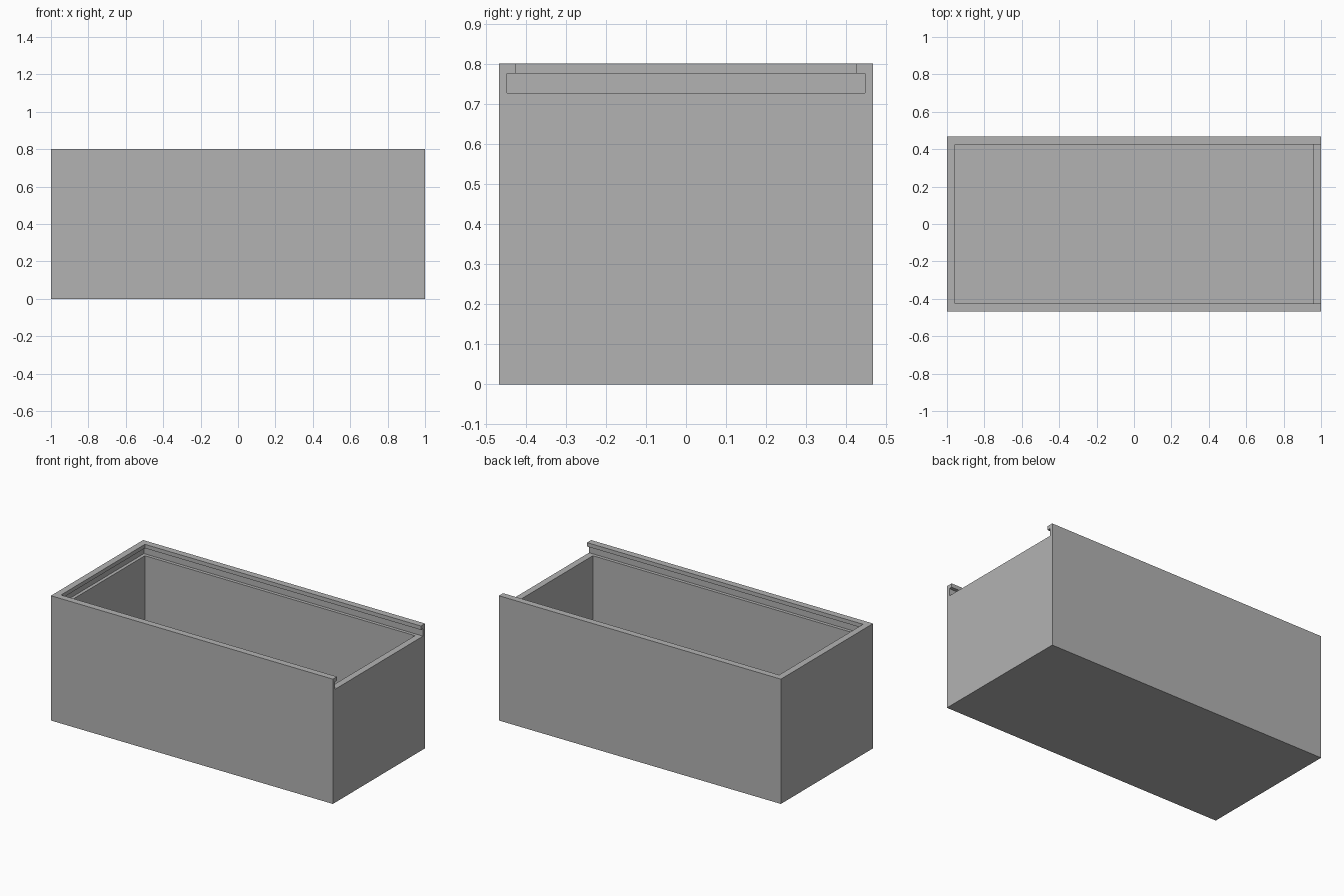
import bpy
import bmesh
from mathutils import Vector

old = bpy.data.objects.get("Cube")
if old:
    bpy.data.objects.remove(old, do_unlink=True)

# Material
grey = bpy.data.materials.new("grey")
grey.use_nodes = True
colour = (0.45, 0.45, 0.45, 1)
grey.diffuse_color = colour
grey.node_tree.nodes["Principled BSDF"].inputs["Base Color"].default_value = colour


def block(name, low, high):
    """Box spanning two opposite corners."""
    low, high = Vector(low), Vector(high)
    bm = bmesh.new()
    bmesh.ops.create_cube(bm, size=1)
    bmesh.ops.scale(bm, vec=high - low, verts=bm.verts)
    bmesh.ops.translate(bm, vec=(low + high) / 2, verts=bm.verts)
    mesh = bpy.data.meshes.new(name)
    bm.to_mesh(mesh)
    bm.free()
    mesh.materials.append(grey)
    obj = bpy.data.objects.new(name, mesh)
    bpy.context.collection.objects.link(obj)
    return obj


# Dimensions
HALF_X, HALF_Y, HEIGHT = 1.0, 0.467, 0.8
WALL, GROOVE = 0.042, 0.021
LEDGE, LIP = 0.727, 0.775
in_x, in_y = HALF_X - WALL, HALF_Y - WALL
rail_x, rail_y = HALF_X - GROOVE, HALF_Y - GROOVE
OUT = HALF_X + 0.1

box = block("box_body", (-HALF_X, -HALF_Y, 0), (HALF_X, HALF_Y, HEIGHT))

# Inner cavity, lid groove, and the open end above the groove
cutters = [
    block("cavity_cutter", (-in_x, -in_y, WALL), (in_x, in_y, OUT)),
    block("groove_cutter", (-rail_x, -rail_y, LEDGE), (OUT, rail_y, LIP)),
    block("end_slot_cutter", (0, -in_y, (LEDGE + LIP) / 2), (OUT, in_y, OUT)),
]
for cutter in cutters:
    cutter.hide_render = True
    cutter.hide_set(True)
    mod = box.modifiers.new(cutter.name, "BOOLEAN")
    mod.operation = "DIFFERENCE"
    mod.solver = "EXACT"
    mod.object = cutter

# Bake the cuts and drop the cutters
bpy.context.view_layer.update()
evaluated = box.evaluated_get(bpy.context.evaluated_depsgraph_get())
result = bpy.data.meshes.new_from_object(evaluated)
box.modifiers.clear()
box.data = result
for cutter in cutters:
    bpy.data.objects.remove(cutter, do_unlink=True)
